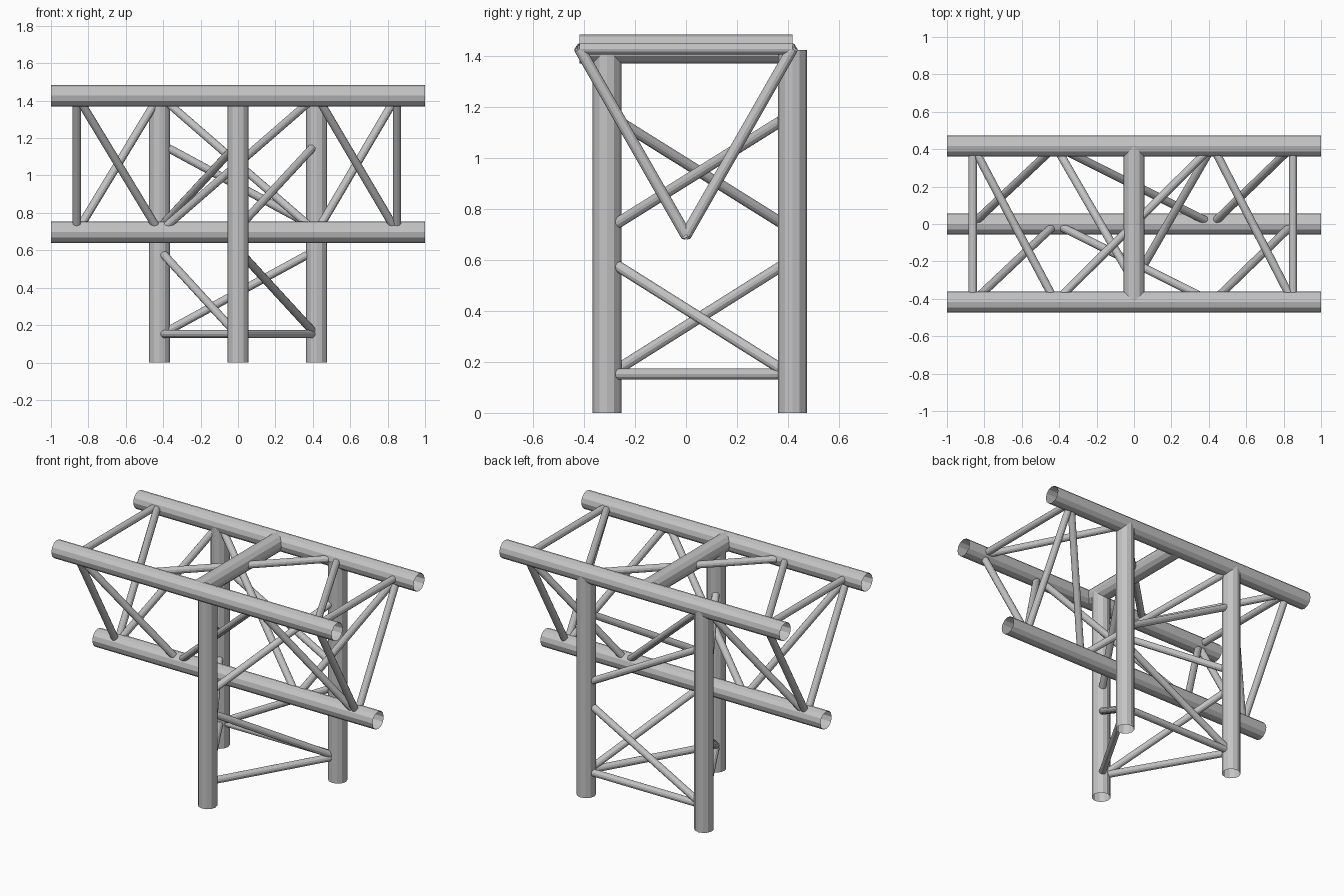
import bpy
import bmesh
from mathutils import Matrix, Vector

cube = bpy.data.objects.get("Cube")
if cube:
    bpy.data.objects.remove(cube, do_unlink=True)

steel = bpy.data.materials.new("grey_steel")
steel.use_nodes = True
GREY = (0.55, 0.55, 0.55, 1)
steel.diffuse_color = GREY
steel.node_tree.nodes["Principled BSDF"].inputs["Base Color"].default_value = GREY

PIPE, ROD = 0.057, 0.022        # radii of main pipes and lacing rods
SPAN, TOP, LOW = 0.417, 1.427, 0.697


def tube(name, start, end, radius):
    """Open-ended, flat-sided tube between two points."""
    a, b = Vector(start), Vector(end)
    bm = bmesh.new()
    bmesh.ops.create_cone(bm, cap_ends=False, segments=12, radius1=radius,
                          radius2=radius, depth=(b - a).length)
    turn = (b - a).to_track_quat('Z', 'Y').to_matrix().to_4x4()
    bm.transform(Matrix.Translation((a + b) / 2) @ turn)
    mesh = bpy.data.meshes.new(name)
    bm.to_mesh(mesh)
    bm.free()
    mesh.materials.append(steel)
    obj = bpy.data.objects.new(name, mesh)
    bpy.context.collection.objects.link(obj)


# Horizontal beam: three chords and the cross bar
chords = {"front": (-SPAN, TOP), "back": (SPAN, TOP), "lower": (0, LOW)}
for name, (y, z) in chords.items():
    tube(name + "_chord", (-1, y, z), (1, y, z), PIPE)
tube("cross_bar", (0, -SPAN, TOP), (0, SPAN, TOP), PIPE)

# Beam lacing: a zigzag between two chords, closed by a square rod at each end
nodes = (-0.862, -0.42, 0.42, 0.85)


def lace(name, first, second):
    pair = (chords[first], chords[second])
    for i in range(3):
        tube(f"{name}_diagonal_{i + 1}", (nodes[i], *pair[i % 2]),
             (nodes[i + 1], *pair[(i + 1) % 2]), ROD)
    for x, side in ((nodes[0], "right"), (nodes[-1], "left")):
        tube(f"{name}_end_rod_{side}", (x, *pair[0]), (x, *pair[1]), ROD)


lace("top_lacing", "back", "front")
lace("front_lacing", "front", "lower")
lace("back_lacing", "lower", "back")

# Tower legs
legs = {"front": Vector((0, -0.31, 0)),
        "right": Vector((-0.42, SPAN, 0)),
        "left": Vector((0.42, SPAN, 0))}
for name, foot in legs.items():
    tube(name + "_leg", foot, foot + Vector((0, 0, TOP - 0.005)), PIPE)

# Tower lacing: a level rod and two diagonals on each of the three sides
for first, second in (("front", "left"), ("left", "right"), ("right", "front")):
    a, b = legs[first], legs[second]
    inset = (b - a).normalized() * 0.05
    for part, za, zb in (("level", 0.152, 0.152), ("lower", 0.575, 0.172),
                         ("upper", 0.745, 1.145)):
        tube(f"{first}_{second}_{part}_rod", a + inset + Vector((0, 0, za)),
             b - inset + Vector((0, 0, zb)), ROD)
